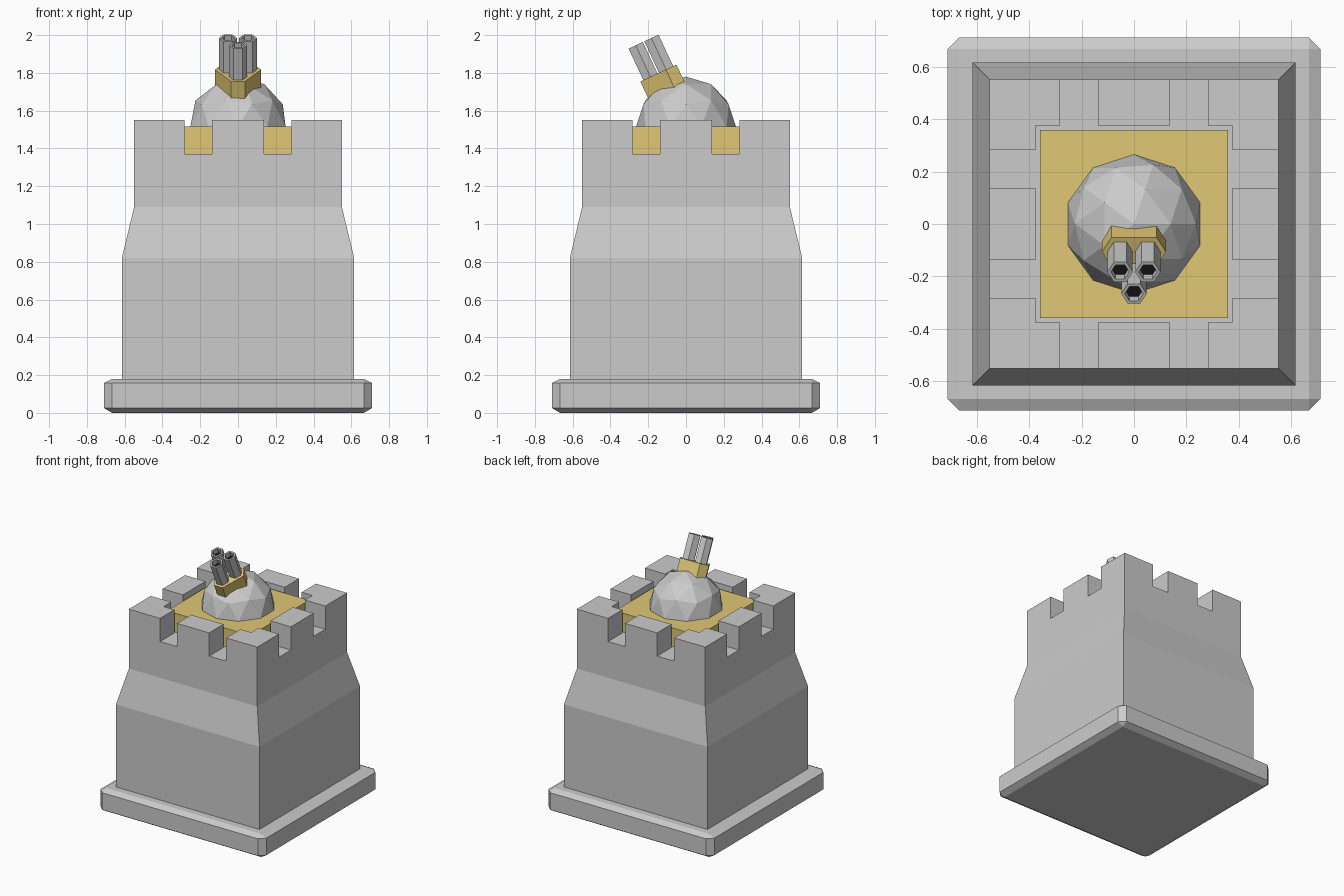
import bpy, bmesh
from math import radians, cos, sin, tau
from mathutils import Matrix, Vector

if "Cube" in bpy.data.objects:
    bpy.data.objects.remove(bpy.data.objects["Cube"])


def material(name, rgb):
    m = bpy.data.materials.new(name)
    m.diffuse_color = (*rgb, 1)
    m.use_nodes = True
    m.node_tree.nodes["Principled BSDF"].inputs["Base Color"].default_value = m.diffuse_color
    return m


gold = material("gold", (0.75, 0.58, 0.18))
black = material("bore_black", (0.01, 0.01, 0.01))


def finish(bm, name, mat=None, matrix=None):
    bmesh.ops.recalc_face_normals(bm, faces=bm.faces[:])
    me = bpy.data.meshes.new(name)
    bm.to_mesh(me)
    bm.free()
    ob = bpy.data.objects.new(name, me)
    bpy.context.collection.objects.link(ob)
    if mat:
        me.materials.append(mat)
    if matrix:
        ob.matrix_world = matrix
    return ob


def loft(name, rings, mat=None, matrix=None):
    """Skin a list of equal-length point rings and cap both ends."""
    bm = bmesh.new()
    vs = [[bm.verts.new(p) for p in ring] for ring in rings]
    n = len(vs[0])
    for a, b in zip(vs, vs[1:]):
        for i in range(n):
            j = (i + 1) % n
            bm.faces.new((a[i], a[j], b[j], b[i]))
    bm.faces.new(vs[0])
    if len(vs) > 1:
        bm.faces.new(vs[-1])
    return finish(bm, name, mat, matrix)


def square(h, z):
    return [(-h, -h, z), (h, -h, z), (h, h, z), (-h, h, z)]


def hexagon(r, z, cx=0, cy=0):
    return [(cx + r * cos(tau * i / 6), cy + r * sin(tau * i / 6), z) for i in range(6)]


# Base slab with chamfered edges and corners
bm = bmesh.new()
o, c = 0.71, 0.667
for sx in (-1, 1):
    for sy in (-1, 1):
        for x, y, z in ((c, c, 0), (o, c, 0.026), (c, o, 0.026),
                        (o, c, 0.158), (c, o, 0.158), (c, c, 0.18)):
            bm.verts.new((sx * x, sy * y, z))
bmesh.ops.convex_hull(bm, input=bm.verts[:])
bmesh.ops.dissolve_limit(bm, angle_limit=radians(1), verts=bm.verts[:], edges=bm.edges[:])
finish(bm, "base_slab")

# Tower body: gridded roof, merlon cells raised, outer rim drawn down into walls
bm = bmesh.new()
half = 0.55
cuts = [-half, -0.375, -0.283, -0.138, 0.138, 0.283, 0.375, half]
n = len(cuts)
grid = [[bm.verts.new((x, y, 1.37)) for y in cuts] for x in cuts]
merlons = []
for i in range(n - 1):
    for j in range(n - 1):
        f = bm.faces.new((grid[i][j], grid[i + 1][j], grid[i + 1][j + 1], grid[i][j + 1]))
        on_wall = i in (0, n - 2) or j in (0, n - 2)
        if on_wall and not {i, j} & {2, 4}:
            merlons.append(f)
rim = [e for e in bm.edges if e.is_boundary]
for h, z in ((half, 1.09), (0.615, 0.82), (0.615, 0.17)):
    new = bmesh.ops.extrude_edge_only(bm, edges=rim)["geom"]
    rim = [g for g in new if isinstance(g, bmesh.types.BMEdge) and g.is_boundary]
    ring = [g for g in new if isinstance(g, bmesh.types.BMVert)]
    s = h / max(abs(v.co.x) for v in ring)
    for v in ring:
        v.co = Vector((v.co.x * s, v.co.y * s, z))
bmesh.ops.contextual_create(bm, geom=rim)
up = bmesh.ops.extrude_face_region(bm, geom=merlons)["geom"]
for v in up:
    if isinstance(v, bmesh.types.BMVert):
        v.co.z = 1.55
bmesh.ops.delete(bm, geom=[f for f in merlons if f.is_valid], context='FACES_ONLY')
finish(bm, "tower_body")

# Gold roof plate inside the battlements
loft("roof_plate", [square(0.358, 1.37), square(0.358, 1.515)], gold)

# Faceted half dome
bm = bmesh.new()
bmesh.ops.create_icosphere(bm, subdivisions=2, radius=0.265)
bmesh.ops.delete(bm, geom=[v for v in bm.verts if v.co.z < -0.01], context='VERTS')
finish(bm, "turret_dome", None, Matrix.Translation((0, 0, 1.515)))

# Gun frame: origin on the collar's upper face, tilted forward
gun = Matrix.Translation((0, -0.133, 1.805)) @ Matrix.Rotation(radians(25), 4, 'X')

# Collar: triangle with cut corners
right = [(0.086, 0.091), (0.122, 0.029), (0.036, -0.120)]
outline = right + [(-x, y) for x, y in reversed(right)]
loft("gun_collar", [[(x, y, z) for x, y in outline] for z in (-0.105, 0)], gold, gun)

# Three hexagonal barrels with dark bores
for k in range(3):
    a = radians(-90 + 120 * k)
    cx, cy = 0.061 * cos(a), 0.061 * sin(a)
    profile = [(0.048, -0.01), (0.048, 0.184), (0.035, 0.184), (0.035, 0.14)]
    loft(f"barrel_{k + 1}", [hexagon(r, z, cx, cy) for r, z in profile], None, gun)
    loft(f"barrel_bore_{k + 1}", [hexagon(0.035, 0.143, cx, cy)], black, gun)
